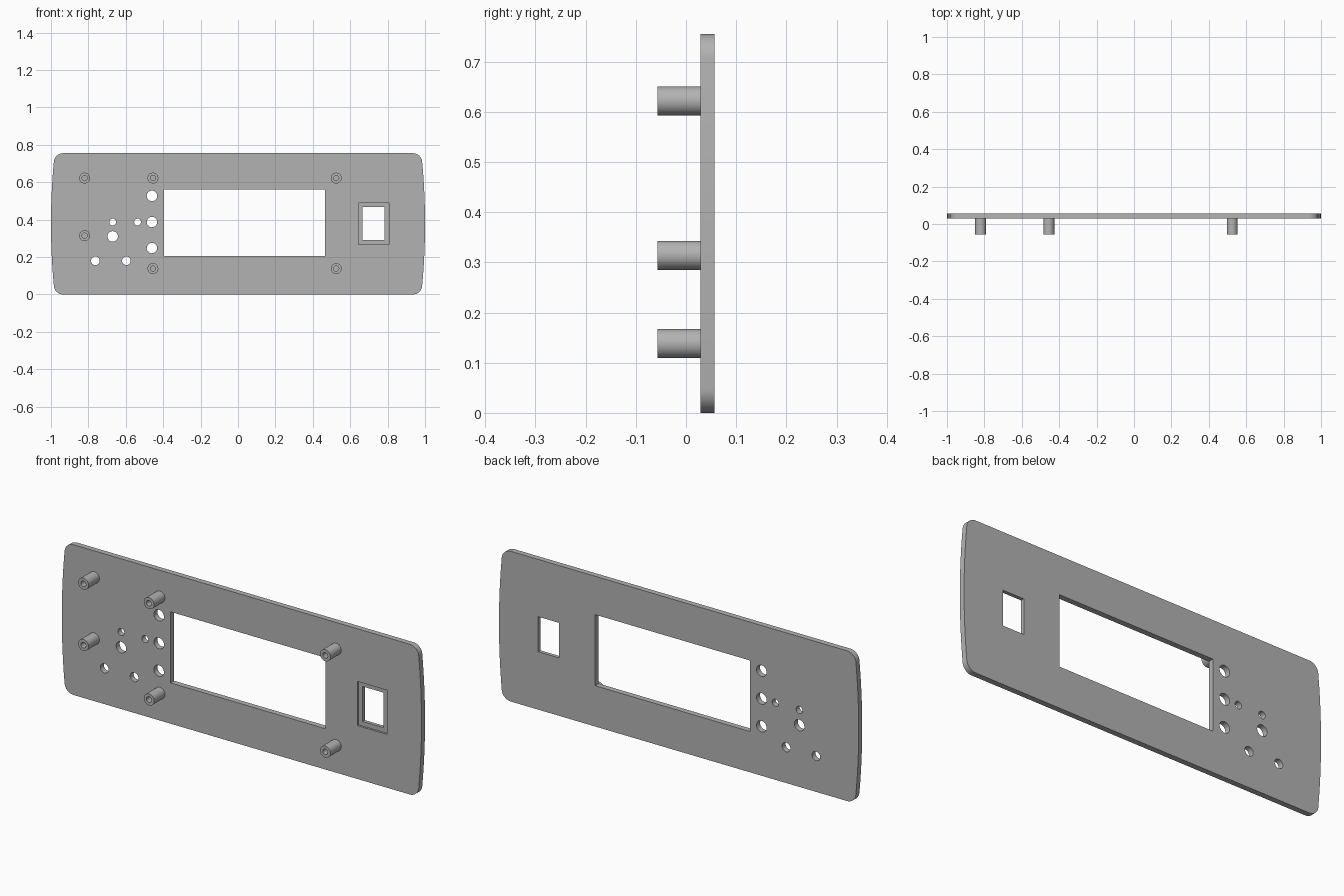
import bpy, bmesh, math
from mathutils import Vector

if "Cube" in bpy.data.objects:
    bpy.data.objects.remove(bpy.data.objects["Cube"])

FRONT, BACK, HEIGHT = 0.029, 0.057, 0.755

grey = bpy.data.materials.new("panel grey")
grey.use_nodes = True
colour = (0.45, 0.45, 0.45, 1)
grey.diffuse_color = colour
grey.node_tree.nodes["Principled BSDF"].inputs["Base Color"].default_value = colour


def prism(name, outline, y0, y1):
    """Extrude an (x, z) outline from y0 to y1."""
    bm = bmesh.new()
    face = bm.faces.new([bm.verts.new((x, y0, z)) for x, z in outline])
    ext = bmesh.ops.extrude_face_region(bm, geom=[face])
    moved = [g for g in ext["geom"] if isinstance(g, bmesh.types.BMVert)]
    bmesh.ops.translate(bm, verts=moved, vec=(0, y1 - y0, 0))
    bmesh.ops.recalc_face_normals(bm, faces=bm.faces)
    mesh = bpy.data.meshes.new(name)
    bm.to_mesh(mesh)
    bm.free()
    mesh.materials.append(grey)
    obj = bpy.data.objects.new(name, mesh)
    bpy.context.collection.objects.link(obj)
    return obj


def circle(x, z, r, n=32):
    return [(x + r * math.cos(2 * math.pi * i / n), z + r * math.sin(2 * math.pi * i / n))
            for i in range(n)]


def rect(x0, x1, z0, z1):
    return [(x0, z0), (x1, z0), (x1, z1), (x0, z1)]


def cut(target, outline, y0, y1):
    """Subtract a prism from the target and discard the cutter."""
    cutter = prism("cutter", outline, y0, y1)
    cutter.hide_render = True
    bpy.context.view_layer.objects.active = target
    mod = target.modifiers.new("cut", "BOOLEAN")
    mod.operation, mod.solver, mod.object = "DIFFERENCE", "EXACT", cutter
    bpy.ops.object.modifier_apply(modifier=mod.name)
    bpy.data.objects.remove(cutter)


def smooth(obj):
    bpy.ops.object.select_all(action="DESELECT")
    obj.select_set(True)
    bpy.context.view_layer.objects.active = obj
    bpy.ops.object.shade_smooth_by_angle(angle=math.radians(30))


# Panel outline: bowed ends and rounded corners, mirrored into four quarters
R, BOW, MID = 0.05, 0.02, HEIGHT / 2
side = [(1 - BOW * (t / 8) ** 2 * ((MID - R) / MID) ** 2, (MID - R) * t / 8) for t in range(9)]
cx = side[-1][0] - R
corner = [(cx + R * math.cos(a), MID - R + R * math.sin(a))
          for a in (math.pi / 2 * i / 10 for i in range(1, 11))]
quarter = side + corner
right_half = [(x, -z) for x, z in reversed(quarter[1:])] + quarter
outline = right_half + [(-x, z) for x, z in reversed(right_half)]
panel = prism("front_panel", [(x, z + MID) for x, z in outline], FRONT, BACK)

# Display window, switch opening and its shallow pocket
cut(panel, rect(-0.395, 0.465, 0.205, 0.562), 0, 0.1)
cut(panel, rect(0.643, 0.808, 0.268, 0.49), 0, FRONT + 0.01)
cut(panel, rect(0.665, 0.782, 0.291, 0.467), 0, 0.1)

# Button and indicator holes
for x, z, r in [(-0.46, 0.527, 0.028), (-0.46, 0.387, 0.028), (-0.46, 0.248, 0.028),
                (-0.67, 0.31, 0.028), (-0.67, 0.387, 0.018), (-0.537, 0.387, 0.018),
                (-0.763, 0.18, 0.023), (-0.597, 0.18, 0.023)]:
    cut(panel, circle(x, z, r), 0, 0.1)
smooth(panel)

# Hollow mounting posts
for i, (x, z) in enumerate([(-0.82, 0.622), (-0.82, 0.314), (-0.455, 0.622),
                            (-0.455, 0.138), (0.525, 0.622), (0.525, 0.138)]):
    post = prism(f"mounting_post_{i + 1}", circle(x, z, 0.029), -0.057, FRONT + 0.002)
    cut(post, circle(x, z, 0.014), -0.1, FRONT - 0.002)
    smooth(post)
